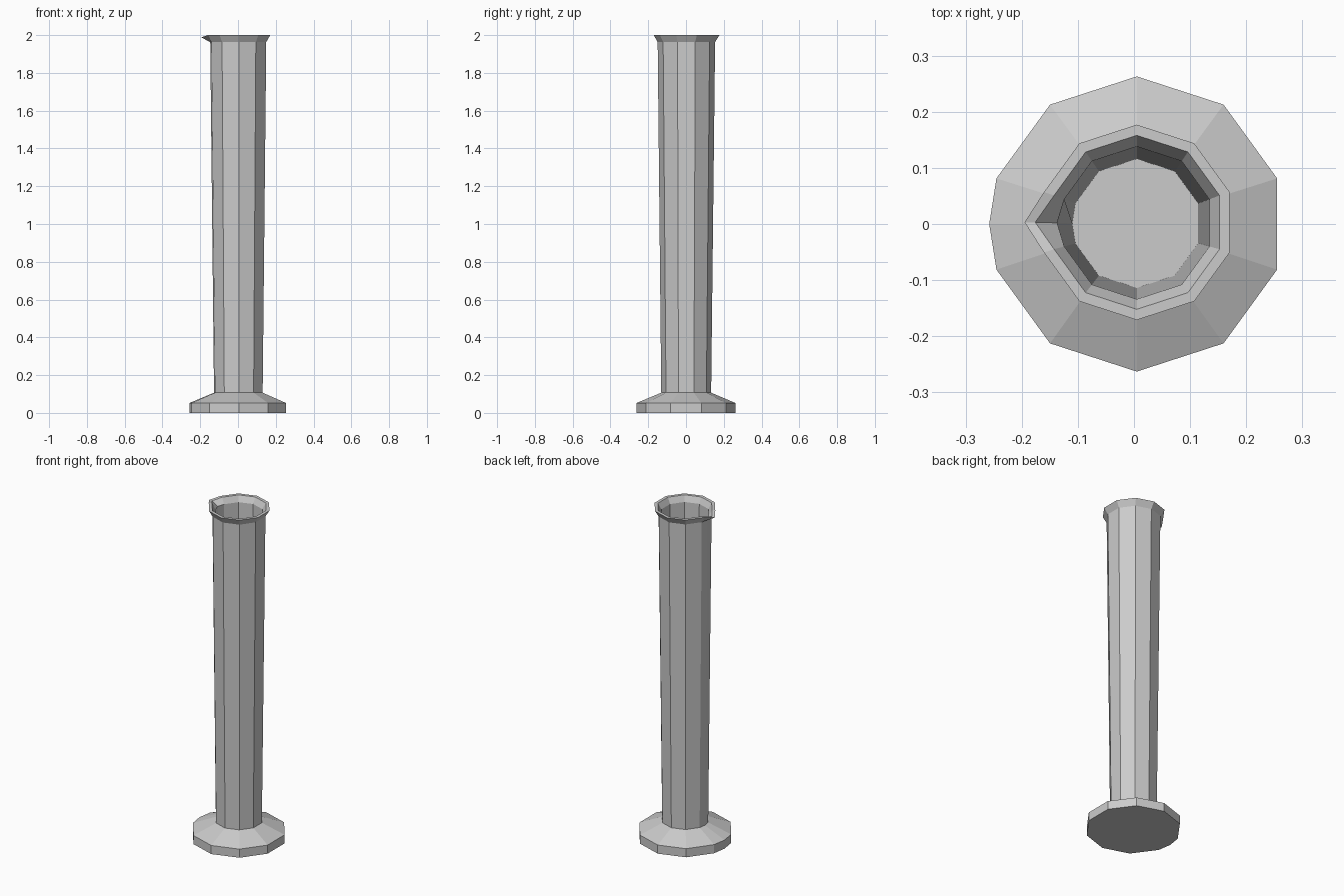
import bpy
import bmesh
from math import cos, sin, radians

cube = bpy.data.objects.get("Cube")
if cube:
    bpy.data.objects.remove(cube, do_unlink=True)

grey = bpy.data.materials.new("light grey")
grey.use_nodes = True
colour = (0.6, 0.6, 0.6, 1)
grey.diffuse_color = colour
grey.node_tree.nodes["Principled BSDF"].inputs["Base Color"].default_value = colour

# Ten-sided outline with one extra corner at -x, where the spout is pulled out
ANGLES = sorted([18 + 36 * i for i in range(10)] + [180])
CENTRE_X = 0.005


def lathe(name, rings):
    """Flat-faced shell through rings of (radius, z, spout pull, spout drop, y shift), capped at both ends."""
    bm = bmesh.new()
    loops = []
    for radius, z, pull, drop, shift in rings:
        loop = []
        for a in ANGLES:
            tip = a == 180
            r = radius + (pull if tip else 0)
            loop.append(bm.verts.new((CENTRE_X + r * cos(radians(a)),
                                      shift + r * sin(radians(a)),
                                      z - (drop if tip else 0))))
        loops.append(loop)
    n = len(ANGLES)
    for low, high in zip(loops, loops[1:]):
        for i in range(n):
            j = (i + 1) % n
            bm.faces.new((low[i], low[j], high[j], high[i]))
    bm.faces.new(loops[0][::-1])
    bm.faces.new(loops[-1])
    mesh = bpy.data.meshes.new(name)
    bm.to_mesh(mesh)
    bm.free()
    mesh.materials.append(grey)
    obj = bpy.data.objects.new(name, mesh)
    bpy.context.collection.objects.link(obj)
    return obj


# Foot, tapered wall, flared lip with spout, hollow inside and its floor
lathe("measuring_cylinder", [
    (0.263, 0, 0, 0, 0),
    (0.263, 0.052, 0, 0, 0),
    (0.132, 0.107, 0, 0, 0.001),
    (0.152, 1.963, 0, 0, 0.002),
    (0.174, 2.0, 0.026, 0.012, 0.003),
    (0.155, 2.0, 0.026, 0.012, 0.003),
    (0.136, 1.965, 0.006, 0, 0.002),
    (0.115, 0.11, 0, 0, 0.001),
])
